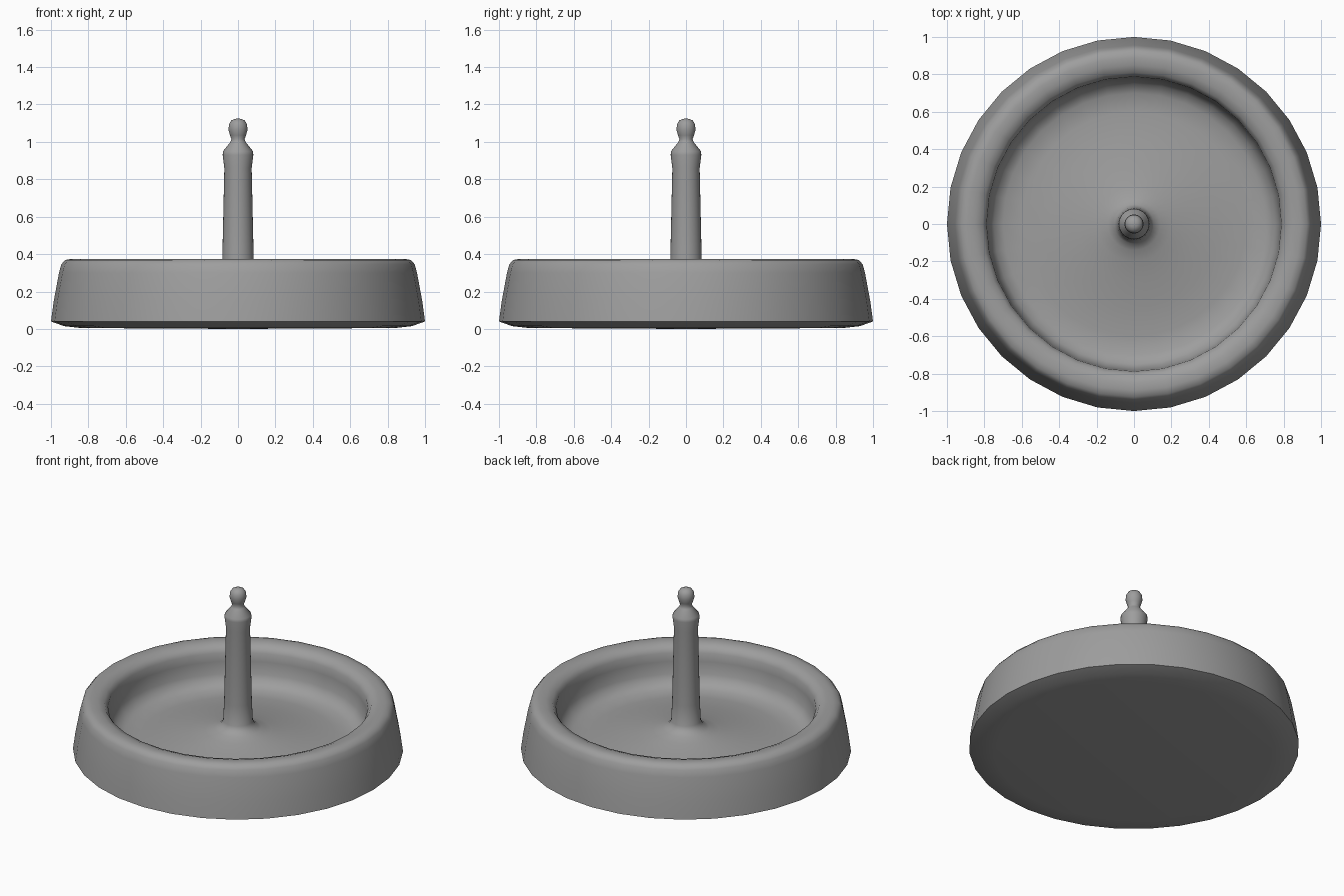
import bpy
import bmesh
import math

cube = bpy.data.objects.get("Cube")
if cube:
    bpy.data.objects.remove(cube)

grey = bpy.data.materials.new("plain grey")
grey.use_nodes = True
colour = (0.34, 0.34, 0.34, 1)
grey.diffuse_color = colour
grey.node_tree.nodes["Principled BSDF"].inputs["Base Color"].default_value = colour


def lathe(name, profile, sides):
    """Turn a (radius, height) profile around the z axis."""
    bm = bmesh.new()
    verts = [bm.verts.new((r, 0, z)) for r, z in profile]
    edges = [bm.edges.new(pair) for pair in zip(verts, verts[1:])]
    bmesh.ops.spin(bm, geom=verts + edges, axis=(0, 0, 1), cent=(0, 0, 0),
                   angle=math.tau, steps=sides, use_duplicate=False)
    bmesh.ops.remove_doubles(bm, verts=bm.verts, dist=0.0005)
    bmesh.ops.recalc_face_normals(bm, faces=bm.faces)
    mesh = bpy.data.meshes.new(name)
    bm.to_mesh(mesh)
    bm.free()
    mesh.materials.append(grey)
    obj = bpy.data.objects.new(name, mesh)
    bpy.context.collection.objects.link(obj)
    bpy.ops.object.select_all(action="DESELECT")
    obj.select_set(True)
    bpy.context.view_layer.objects.active = obj
    bpy.ops.object.shade_smooth_by_angle(angle=math.radians(60))
    return obj


# Round dish: underside, flared wall, rolled rim, domed floor, central post
lathe("dish_with_post", [
    (0, 0), (0.84, 0.005), (0.93, 0.015), (1.0, 0.04),
    (0.985, 0.15), (0.957, 0.3), (0.945, 0.345), (0.925, 0.368), (0.89, 0.375),
    (0.85, 0.372), (0.81, 0.358), (0.788, 0.325), (0.785, 0.27),
    (0.775, 0.19), (0.75, 0.145), (0.7, 0.118), (0.6, 0.115),
    (0.45, 0.13), (0.3, 0.155), (0.2, 0.175), (0.14, 0.192), (0.105, 0.212),
    (0.09, 0.24), (0.084, 0.37), (0.073, 0.86), (0.082, 0.93), (0.08, 0.95),
    (0.042, 0.998), (0.035, 1.015), (0.043, 1.035), (0.051, 1.065),
    (0.048, 1.095), (0.035, 1.115), (0.018, 1.123), (0, 1.125),
], 32)
